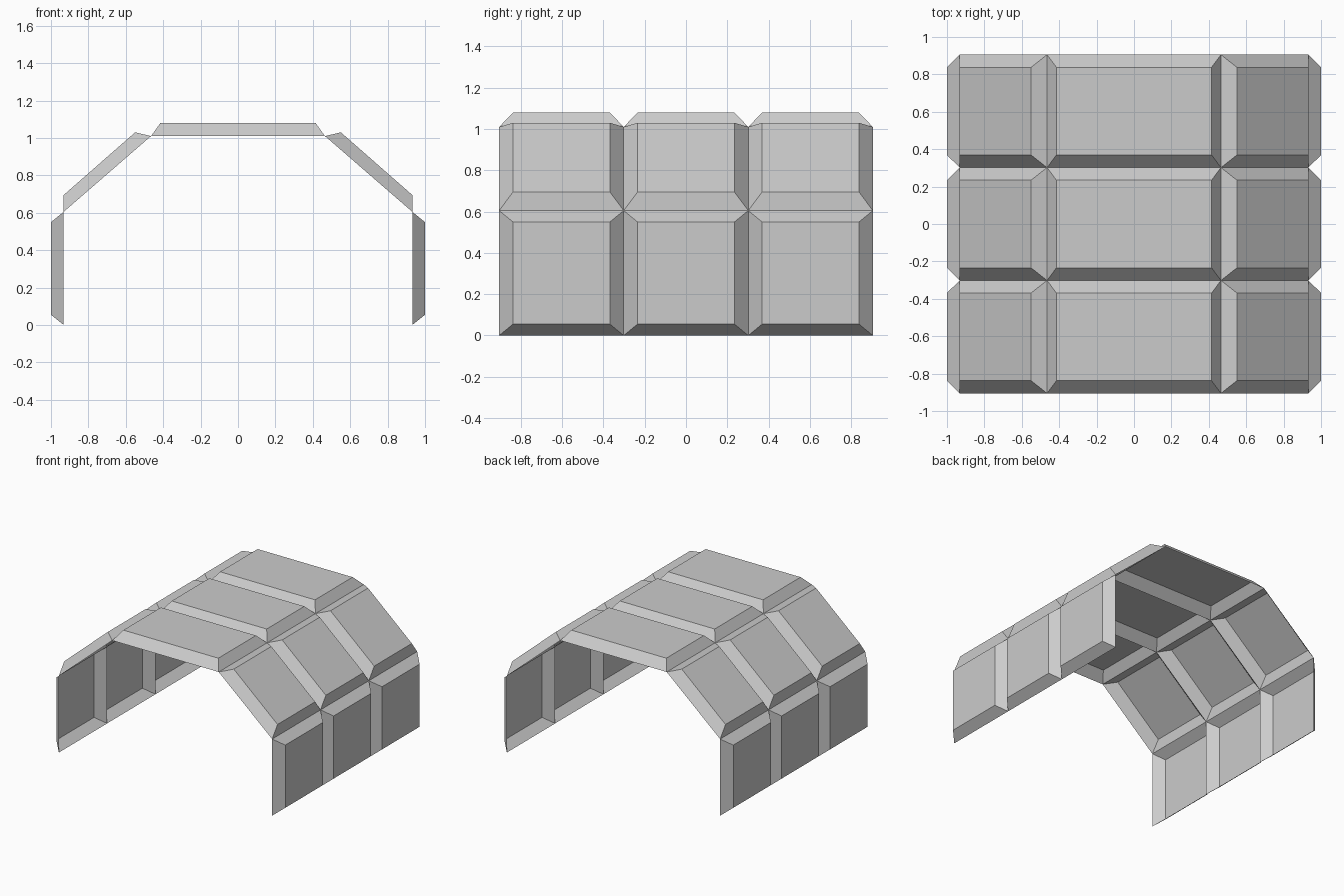
import bpy, bmesh
from mathutils import Vector

cube = bpy.data.objects.get("Cube")
if cube:
    bpy.data.objects.remove(cube, do_unlink=True)

grey = bpy.data.materials.new("light_grey")
grey.use_nodes = True
colour = (0.6, 0.6, 0.6, 1)
grey.diffuse_color = colour
grey.node_tree.nodes["Principled BSDF"].inputs["Base Color"].default_value = colour

HALF_LENGTH = 0.905
CELL = 2 * HALF_LENGTH / 3
END_INSET = 0.067


def raised_panel(name, base, top, y):
    """Open-backed raised panel: base and top are (x, z) edge pairs."""
    bm = bmesh.new()
    rings = []
    for (a, b), inset in ((base, 0), (top, END_INSET)):
        h = CELL / 2 - inset
        corners = ((a, -h), (b, -h), (b, h), (a, h))
        rings.append([bm.verts.new((p[0], y + s, p[1])) for p, s in corners])
    low, high = rings
    bm.faces.new(high)
    for i in range(4):
        j = (i + 1) % 4
        bm.faces.new((low[i], low[j], high[j], high[i]))
    # Turn every face away from the inside of the arch
    inside = Vector((0, y, 0.4))
    plate = bm.faces[:] if bm.faces else []
    bm.normal_update()
    if plate[0].normal.dot(plate[0].calc_center_median() - inside) < 0:
        bmesh.ops.reverse_faces(bm, faces=plate)
    mesh = bpy.data.meshes.new(name)
    bm.to_mesh(mesh)
    bm.free()
    mesh.materials.append(grey)
    bpy.context.collection.objects.link(bpy.data.objects.new(name, mesh))


# Arch cross-section of the left half, mirrored for the right
foot, eave, ridge = (0.932, 0), (0.932, 0.605), (0.465, 1.01)
parts = {
    "wall_panel": ((foot, eave), ((1, 0.055), (1, 0.55))),
    "slope_panel": ((eave, ridge), ((0.932, 0.695), (0.55, 1.03))),
}
for row, label in enumerate(("front", "middle", "back")):
    y = (row - 1) * CELL
    for part, edges in parts.items():
        for side, sign in (("left", 1), ("right", -1)):
            base, top = [[(sign * x, z) for x, z in edge] for edge in edges]
            raised_panel(f"{label}_{side}_{part}", base, top, y)
    # Flat roof panel spanning both halves
    raised_panel(f"{label}_roof_panel", (ridge, (-ridge[0], ridge[1])),
                 ((0.415, 1.08), (-0.415, 1.08)), y)
